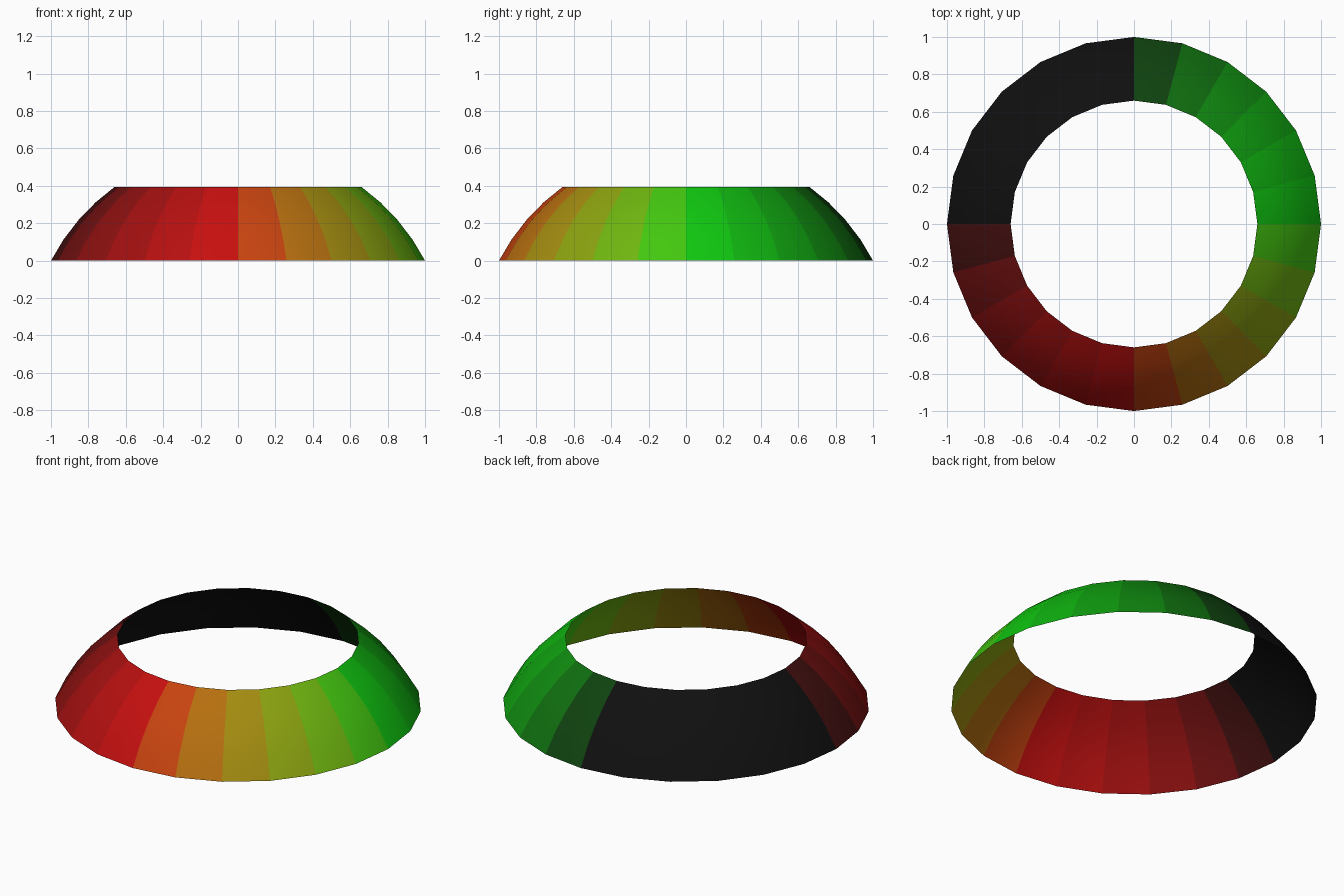
import bpy, bmesh
from math import radians, sin, cos, tan, tau

if "Cube" in bpy.data.objects:
    bpy.data.objects.remove(bpy.data.objects["Cube"])

SIDES, RINGS = 24, 4
LAT0, LAT1 = radians(27.4), radians(54.15)   # slice of a sphere
R = 1 / cos(LAT0)
DARK, BRIGHT = 0.005, 0.62


def sector_material(i):
    # colour fades: green at +x, red at -y, black at the back left
    a = (i + 0.5) * 360 / SIDES
    green = max(0, 1 - min(a, 360 - a) / 90)
    red = max(0, 1 - abs(a - 270) / 90)
    name = f"fade_{red:.2f}_{green:.2f}"
    m = bpy.data.materials.get(name) or bpy.data.materials.new(name)
    m.diffuse_color = (DARK + BRIGHT * red, DARK + BRIGHT * green, DARK, 1)
    m.use_nodes = True
    m.node_tree.nodes["Principled BSDF"].inputs["Base Color"].default_value = m.diffuse_color
    return m


# open dome band: rows of vertices up the arc
bm = bmesh.new()
rows = []
for j in range(RINGS + 1):
    lat = LAT0 + (LAT1 - LAT0) * j / RINGS
    r, z = R * cos(lat), R * sin(lat) - tan(LAT0)
    rows.append([bm.verts.new((r * cos(tau * i / SIDES), r * sin(tau * i / SIDES), z))
                 for i in range(SIDES)])

mesh = bpy.data.meshes.new("dome_band")
for i in range(SIDES):
    mat = sector_material(i)
    if mat.name not in mesh.materials:
        mesh.materials.append(mat)
    slot = mesh.materials.find(mat.name)
    k = (i + 1) % SIDES
    for low, high in zip(rows, rows[1:]):
        f = bm.faces.new((low[i], low[k], high[k], high[i]))
        f.material_index = slot
        f.smooth = True

bm.to_mesh(mesh)
bm.free()
bpy.context.collection.objects.link(bpy.data.objects.new("dome_band", mesh))
